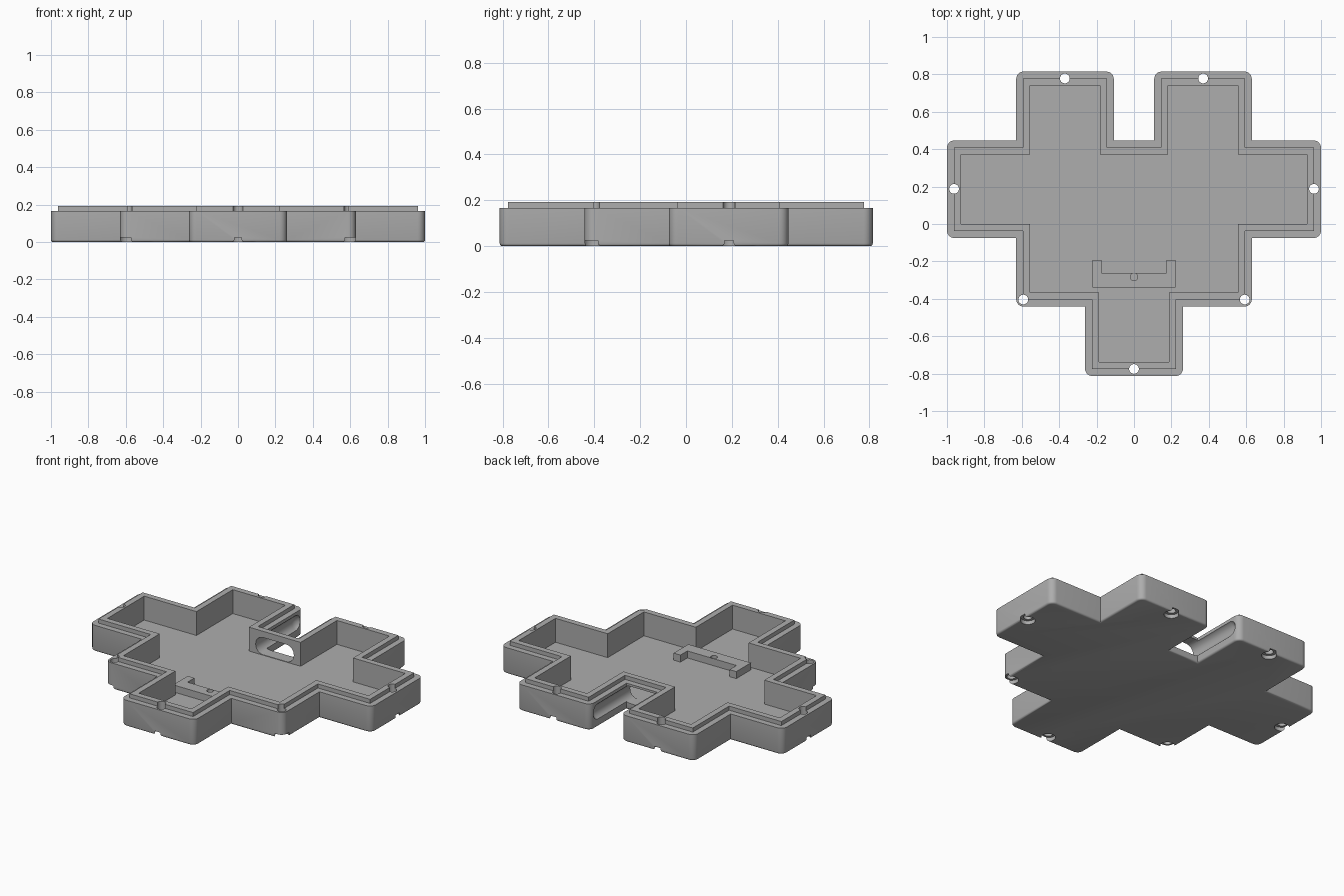
import bpy, bmesh
from mathutils import Vector

if "Cube" in bpy.data.objects:
    bpy.data.objects.remove(bpy.data.objects["Cube"])

grey = bpy.data.materials.new("plain grey")
grey.use_nodes = True
grey.diffuse_color = (0.42, 0.42, 0.42, 1)
grey.node_tree.nodes["Principled BSDF"].inputs["Base Color"].default_value = (0.42, 0.42, 0.42, 1)

FLOOR, RIM, TOP, WALL = 0.04, 0.167, 0.193, 0.075
HALF = [(0.262, -0.813), (0.262, -0.442), (0.63, -0.442), (0.63, -0.075), (1, -0.075),
        (1, 0.447), (0.63, 0.447), (0.63, 0.815), (0.108, 0.815), (0.108, 0.447)]


def outline(inset):
    """Stepped tray outline, mirrored in x and moved inwards."""
    right = [(x + (inset if x < 0.2 else -inset), y + (inset if y < 0 else -inset)) for x, y in HALF]
    return right + [(-x, y) for x, y in reversed(right)]


def finish(name, bm):
    mesh = bpy.data.meshes.new(name)
    bmesh.ops.recalc_face_normals(bm, faces=bm.faces)
    bm.to_mesh(mesh)
    bm.free()
    mesh.materials.append(grey)
    obj = bpy.data.objects.new(name, mesh)
    bpy.context.collection.objects.link(obj)
    return obj


def prism(name, pts, z0, z1, corner=0, foot=0):
    """Extruded outline; optional round outer corners and foot edge."""
    bm = bmesh.new()
    verts = [bm.verts.new((x, y, z0)) for x, y in pts]
    bm.faces.new(verts)
    if corner:
        convex = []
        for i, v in enumerate(verts):
            a = v.co - verts[i - 1].co
            b = verts[(i + 1) % len(verts)].co - v.co
            if a.cross(b).z > 0:
                convex.append(v)
        bmesh.ops.bevel(bm, geom=convex, offset=corner, segments=6, profile=0.5, affect='VERTICES')
    base = list(bm.faces)
    res = bmesh.ops.extrude_face_region(bm, geom=base, use_keep_orig=True)
    bmesh.ops.translate(bm, vec=(0, 0, z1 - z0),
                        verts=[g for g in res["geom"] if isinstance(g, bmesh.types.BMVert)])
    bmesh.ops.recalc_face_normals(bm, faces=bm.faces)
    if foot:
        low = [e for e in bm.edges if all(abs(v.co.z - z0) < 1e-5 for v in e.verts)]
        bmesh.ops.bevel(bm, geom=low, offset=foot, segments=3, profile=0.5, affect='EDGES')
    return finish(name, bm)


def cylinder(name, x, y, radius, z0, z1):
    bm = bmesh.new()
    bmesh.ops.create_cone(bm, cap_ends=True, segments=32, radius1=radius, radius2=radius, depth=z1 - z0)
    bmesh.ops.translate(bm, vec=(x, y, (z0 + z1) / 2), verts=bm.verts)
    return finish(name, bm)


def combine(target, tool, operation):
    mod = target.modifiers.new("combine", 'BOOLEAN')
    mod.operation, mod.object, mod.solver = operation, tool, 'EXACT'
    bpy.ops.object.select_all(action='DESELECT')
    bpy.context.view_layer.objects.active = target
    target.select_set(True)
    bpy.ops.object.modifier_apply(modifier=mod.name)
    bpy.data.objects.remove(tool)


# Tray shell with a raised inner lip
tray = prism("tray", outline(0), 0, RIM, corner=0.04, foot=0.012)
combine(tray, prism("lip", outline(WALL / 2), 0.1, TOP), 'UNION')
combine(tray, prism("cavity", outline(WALL), FLOOR, 0.3), 'DIFFERENCE')

# Screw holes with counterbores underneath
for x, y in [(0.37, 0.778), (-0.37, 0.778), (0.962, 0.188), (-0.962, 0.188),
             (0.592, -0.404), (-0.592, -0.404), (0, -0.775)]:
    combine(tray, cylinder("screw_hole", x, y, 0.026, -0.1, 0.3), 'DIFFERENCE')
    combine(tray, cylinder("counterbore", x, y, 0.043, -0.1, 0.024), 'DIFFERENCE')

# Rounded plug opening through the back wall and into the slot sides
bm = bmesh.new()
bmesh.ops.create_cube(bm, size=1)
bmesh.ops.scale(bm, vec=(0.27, 0.49, 0.11), verts=bm.verts)
bmesh.ops.bevel(bm, geom=list(bm.edges), offset=0.052, segments=6, profile=0.5, affect='EDGES')
bmesh.ops.translate(bm, vec=(0, 0.545, 0.098), verts=bm.verts)
combine(tray, finish("plug_cutter", bm), 'DIFFERENCE')

# U-shaped bracket on the floor with a small locating hole
half = [(0.222, -0.34), (0.222, -0.192), (0.174, -0.192), (0.174, -0.262)]
bracket = prism("bracket", half + [(-x, y) for x, y in reversed(half)], FLOOR - 0.01, FLOOR + 0.045)
combine(bracket, cylinder("peg_hole", 0, -0.283, 0.02, FLOOR + 0.005, 0.3), 'DIFFERENCE')

for obj in (tray, bracket):
    bpy.ops.object.select_all(action='DESELECT')
    bpy.context.view_layer.objects.active = obj
    obj.select_set(True)
    bpy.ops.object.shade_smooth_by_angle(angle=0.6)
